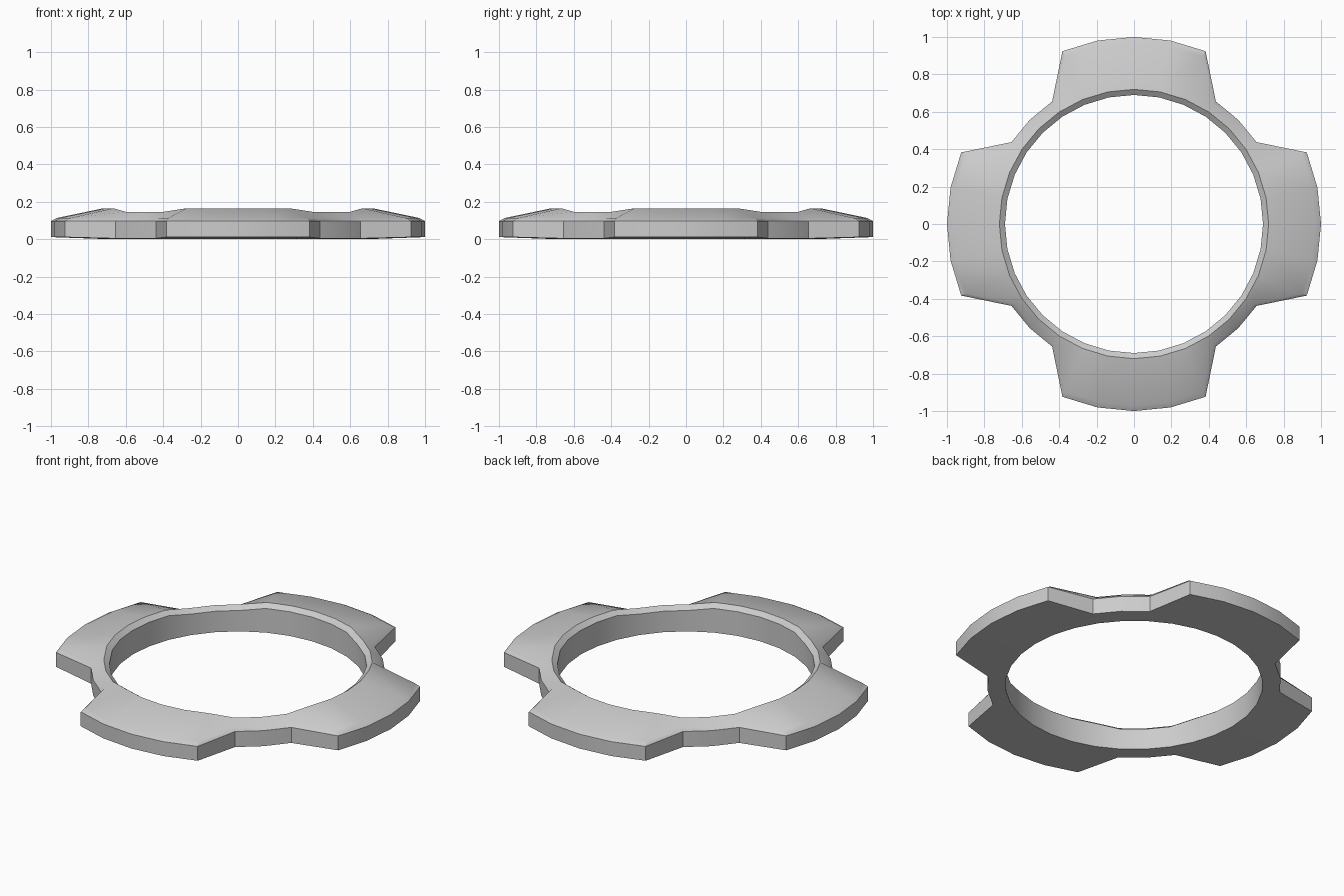
import bpy, bmesh, math

if "Cube" in bpy.data.objects:
    bpy.data.objects.remove(bpy.data.objects["Cube"])

SEGMENTS = 32  # eight steps per lobe-and-notch repeat


def profile(step):
    """Cross-section (radius, height): wide on the lobes, narrow in the notches."""
    notch = step % 8 in (3, 4, 5)
    outer = 0.788 if notch else 1.0
    ridge = 0.146 if notch else 0.165
    bevel = 0.018 if notch else 0.03
    base = 0.004 if notch else 0.011
    return [
        (0.69, 0.0),              # inner bottom
        (outer, base),            # outer bottom
        (outer, 0.096),           # outer wall top
        (outer - bevel, 0.113),   # rounded rim
        (0.72, ridge),            # raised ridge
        (0.69, ridge - 0.022),    # inner chamfer
    ]


# Notched ring lofted around the z axis
bm = bmesh.new()
rings = []
for i in range(SEGMENTS):
    a = 2 * math.pi * i / SEGMENTS
    rings.append([bm.verts.new((r * math.cos(a), r * math.sin(a), z))
                  for r, z in profile(i)])
for i, ring in enumerate(rings):
    nxt = rings[(i + 1) % SEGMENTS]
    for j in range(len(ring)):
        k = (j + 1) % len(ring)
        bm.faces.new((ring[j], nxt[j], nxt[k], ring[k]))
bmesh.ops.recalc_face_normals(bm, faces=bm.faces)

mesh = bpy.data.meshes.new("notched_ring")
bm.to_mesh(mesh)
bm.free()
ring_obj = bpy.data.objects.new("notched_ring", mesh)
bpy.context.collection.objects.link(ring_obj)

# Smooth the curved surfaces, keep the rims sharp
bpy.context.view_layer.objects.active = ring_obj
ring_obj.select_set(True)
bpy.ops.object.shade_smooth_by_angle(angle=math.radians(35))
